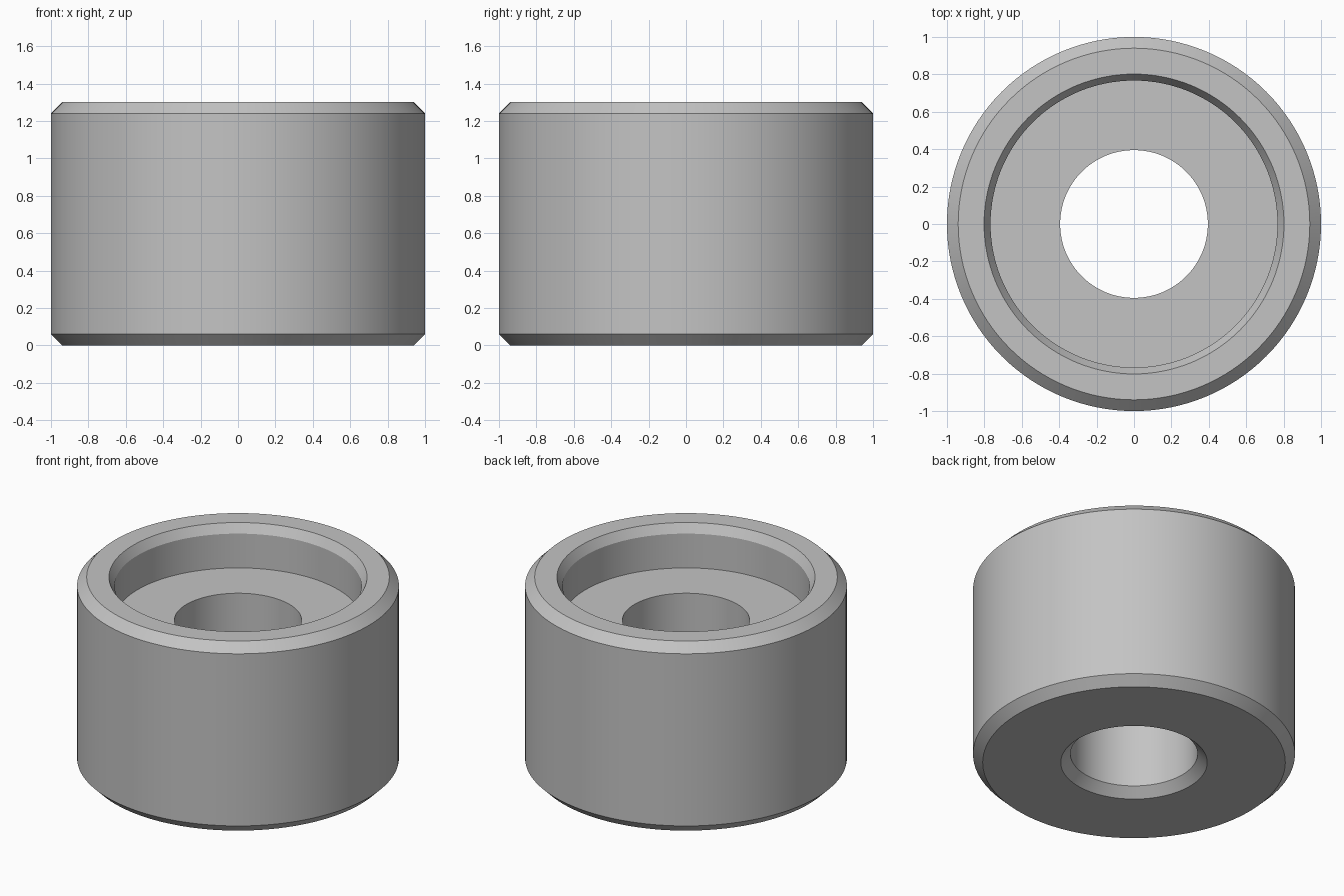
import bpy
import bmesh
import math

cube = bpy.data.objects.get("Cube")
if cube:
    bpy.data.objects.remove(cube, do_unlink=True)

# Main dimensions
SEGMENTS = 128
HEIGHT = 1.3
RADIUS = 1.0
CHAMFER = 0.06
BORE = 0.395
RECESS = 0.767
RECESS_FLOOR = 1.005
LEAD_IN = CHAMFER * math.tan(math.radians(30))

# Plain grey metal
metal = bpy.data.materials.new("grey_metal")
metal.use_nodes = True
grey = (0.55, 0.55, 0.55, 1)
metal.diffuse_color = grey
metal.node_tree.nodes["Principled BSDF"].inputs["Base Color"].default_value = grey

# Closed cross-section (radius, height): outside upward, then recess and bore downward
profile = [
    (RADIUS - CHAMFER, 0),
    (RADIUS, CHAMFER),
    (RADIUS, HEIGHT - CHAMFER),
    (RADIUS - CHAMFER, HEIGHT),
    (RECESS + LEAD_IN, HEIGHT),
    (RECESS, HEIGHT - CHAMFER),
    (RECESS, RECESS_FLOOR),
    (BORE, RECESS_FLOOR),
    (BORE, CHAMFER),
    (BORE + CHAMFER, 0),
]

# Revolve the cross-section into a bored bushing
bm = bmesh.new()
verts = [bm.verts.new((r, 0, z)) for r, z in profile]
edges = [bm.edges.new((a, b)) for a, b in zip(verts, verts[1:] + verts[:1])]
bmesh.ops.spin(bm, geom=verts + edges, cent=(0, 0, 0), axis=(0, 0, 1),
               angle=math.tau, steps=SEGMENTS, use_merge=False)
bmesh.ops.remove_doubles(bm, verts=bm.verts, dist=0.0001)
bmesh.ops.recalc_face_normals(bm, faces=bm.faces)
mesh = bpy.data.meshes.new("bushing")
bm.to_mesh(mesh)
bm.free()
mesh.materials.append(metal)

bushing = bpy.data.objects.new("bushing", mesh)
bpy.context.collection.objects.link(bushing)

# Smooth walls with crisp chamfer edges
bpy.ops.object.select_all(action="DESELECT")
bushing.select_set(True)
bpy.context.view_layer.objects.active = bushing
bpy.ops.object.shade_smooth_by_angle(angle=math.radians(25))
